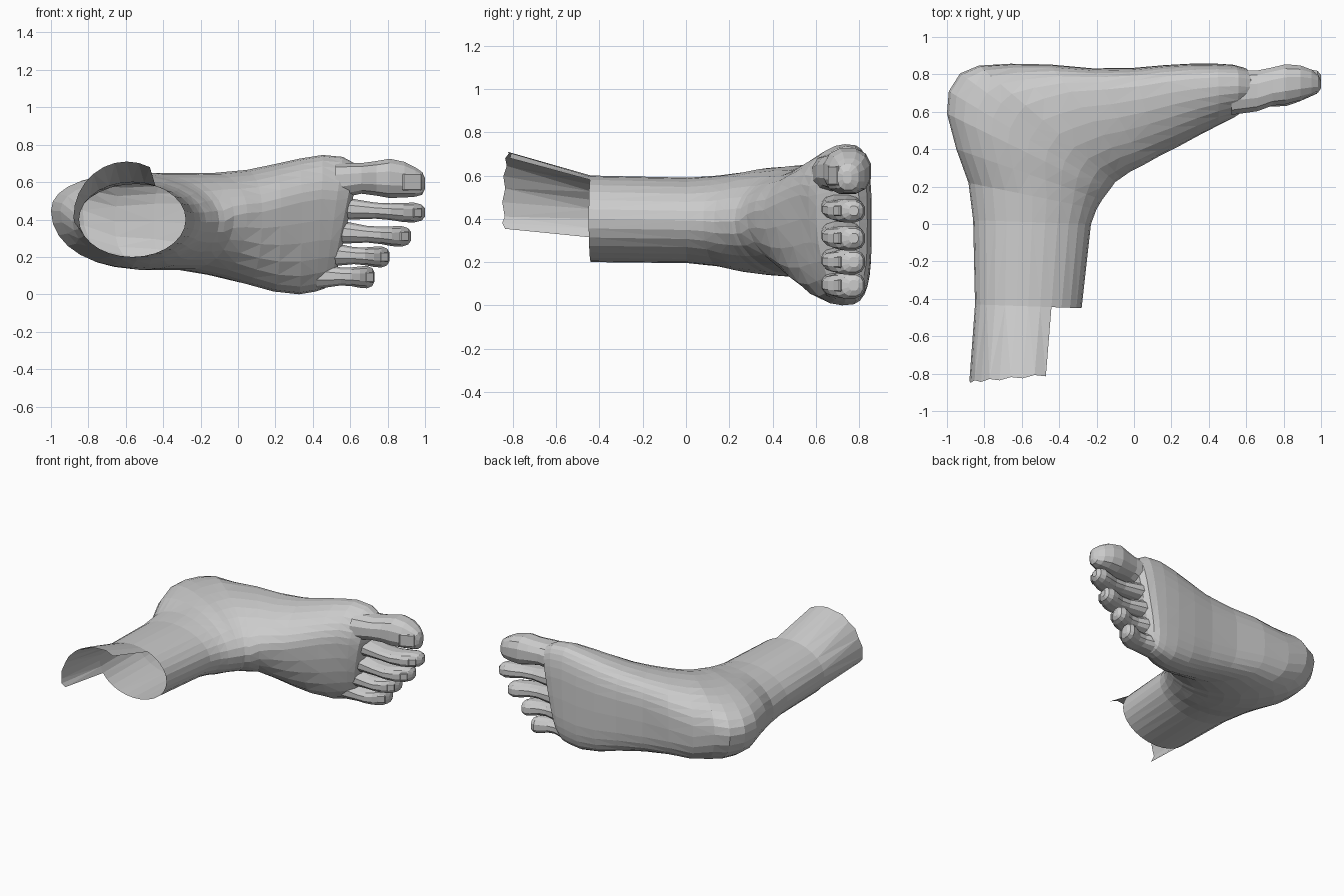
import bpy, bmesh, math
from mathutils import Vector

if "Cube" in bpy.data.objects:
    bpy.data.objects.remove(bpy.data.objects["Cube"])

SIDES = 28


def make_object(name, bm):
    bmesh.ops.recalc_face_normals(bm, faces=bm.faces)
    me = bpy.data.meshes.new(name)
    bm.to_mesh(me)
    bm.free()
    ob = bpy.data.objects.new(name, me)
    bpy.context.collection.objects.link(ob)
    return ob


def bridge(bm, a, b, closed=True):
    n = len(a)
    for i in range(n if closed else n - 1):
        j = (i + 1) % n
        bm.faces.new((a[i], a[j], b[j], b[i]))


def section(ax, ay, bx, by, lo, hi, w=.5, skew=0, shear=0):
    """Ring between front/instep point A and back/sole point B; w = where it is widest."""
    pts = []
    mid, half = (lo + hi) / 2, (hi - lo) / 2
    heel = .06 if bx < -.8 and by > .3 else 0                 # heel leans to the inner side
    flat = 1 if by < .55 else max(.6, .95 - .5 * (bx + 1))    # sole gets flatter forward
    for i in range(SIDES):
        t = math.tau * i / SIDES
        c, s = math.cos(t), math.sin(t)
        k = flat if c < 0 else 1
        u = math.copysign(abs(c) ** k, c)
        v = math.copysign(abs(s) ** k, s)
        f = w + (1 - w) * u if u > 0 else w * (1 + u)
        z = mid + half * v + skew * max(u, 0) * (1 - abs(v)) + heel * max(-u, 0) * (1 - abs(v) * .6)
        pts.append(Vector((bx + (ax - bx) * f + shear * (z - .38), by + (ay - by) * f, z)))
    return pts


# Leg and foot: sections fan round the ankle from the leg to the toe roots
stations = [
    (-.28, -.45, -.85, -.43, .20, .60),
    (-.23, .00, -.86, .02, .195, .59),
    (-.20, .08, -.885, .22, .18, .60),
    (-.17, .13, -.95, .40, .155, .615),
    (-.14, .17, -1.0, .59, .14, .635),
    (-.125, .19, -.99, .71, .135, .64),
    (-.11, .21, -.93, .805, .13, .645),
    (-.10, .225, -.83, .847, .13, .65, .47),
    (-.07, .245, -.66, .857, .13, .65, .44),
    (-.02, .28, -.45, .853, .13, .65, .4, .03),
    (.05, .315, -.22, .832, .10, .65, .37, .06),
    (.13, .36, .00, .835, .055, .665, .35, .08),
    (.23, .41, .17, .85, .015, .695, .34, .11),
    (.34, .47, .32, .858, .00, .725, .35, .13),
    (.44, .525, .43, .858, .015, .745, .37, .13, .05),
    (.51, .565, .51, .853, .03, .735, .4, .12, .14),
    (.56, .60, .56, .838, .06, .70, .45, .08, .2),
    (.585, .66, .585, .80, .11, .66, .5, .04, .22),
]
bm = bmesh.new()
rings = [[bm.verts.new(p) for p in section(*s)] for s in stations]
for a, b in zip(rings, rings[1:]):
    bridge(bm, a, b)
bm.faces.new(rings[-1])

# Raised half-pipe of the leg behind the stepped cut
first, last = 5, 16
low = rings[0][first:last + 1]
high = []
for n, v in enumerate(low):
    t = math.tau * (first + n) / SIDES
    s = math.sin(t)
    high.append(bm.verts.new((-.595 + .285 * math.cos(t), -.825 + .025 * math.cos(t) + .012 * (n % 2),
                              .41 + (.30 if s > 0 else .13) * s)))
bridge(bm, low, high, closed=False)
bmesh.ops.triangulate(bm, faces=[f for f in bm.faces if len(f.verts) == 4])
make_object("foot_and_leg", bm)


def toe(name, path, sides=12):
    """Path points: x, y, z, half height (y), half width (z)."""
    bm = bmesh.new()
    prev = None
    for x, y, z, ry, rz in path:
        ring = []
        for i in range(sides):
            t = math.tau * (i + .5) / sides
            c, s = math.cos(t), math.sin(t)
            ring.append(bm.verts.new((x, y + ry * math.copysign(abs(c) ** .8, c),
                                      z + rz * math.copysign(abs(s) ** .8, s))))
        if prev:
            bridge(bm, prev, ring)
        prev = ring
    bm.faces.new(prev)
    make_object(name, bm)


def nail(name, x, y, z, length, width, tilt):
    bm = bmesh.new()
    bmesh.ops.create_cube(bm, size=1)
    for v in bm.verts:
        v.co = Vector((v.co.x * length, v.co.y * .014, v.co.z * width))
    bmesh.ops.bevel(bm, geom=bm.edges[:], offset=.005, segments=1, affect='EDGES')
    ob = make_object(name, bm)
    ob.location = (x, y, z)
    ob.rotation_euler.z = tilt


# Big toe
toe("big_toe", [(.52, .70, .605, .12, .10), (.66, .712, .62, .112, .084), (.74, .735, .62, .105, .095),
                (.81, .747, .62, .11, .108), (.89, .755, .613, .095, .098),
                (.95, .755, .60, .072, .08), (.985, .75, .593, .048, .062), (1.0, .745, .592, .02, .03)])
nail("big_toe_nail", .93, .683, .6, .11, .09, .42)

# Four small toes: root x, root z, tip x, tip z, thickness
small = [("second_toe", .54, .46, 1.0, .437, .05), ("third_toe", .52, .335, .925, .31, .052),
         ("fourth_toe", .48, .215, .81, .20, .053), ("little_toe", .42, .10, .73, .092, .056)]
# fraction along, y centre, half height, width factor
shape = [(0, .725, .10, 1.3), (.42, .708, .083, .88), (.6, .712, .083, .92),
         (.75, .735, .082, 1.05), (.87, .757, .072, 1.1), (.96, .77, .05, .88), (1, .775, .022, .45)]
for name, x0, z0, x1, z1, r in small:
    toe(name, [(x0 + (x1 - x0) * f, y, z0 + (z1 - z0) * min(1, f * 1.3), ry, r * k)
               for f, y, ry, k in shape])
    nail(name + "_nail", x0 + (x1 - x0) * .91, .701, z1, .055, r, .6)
